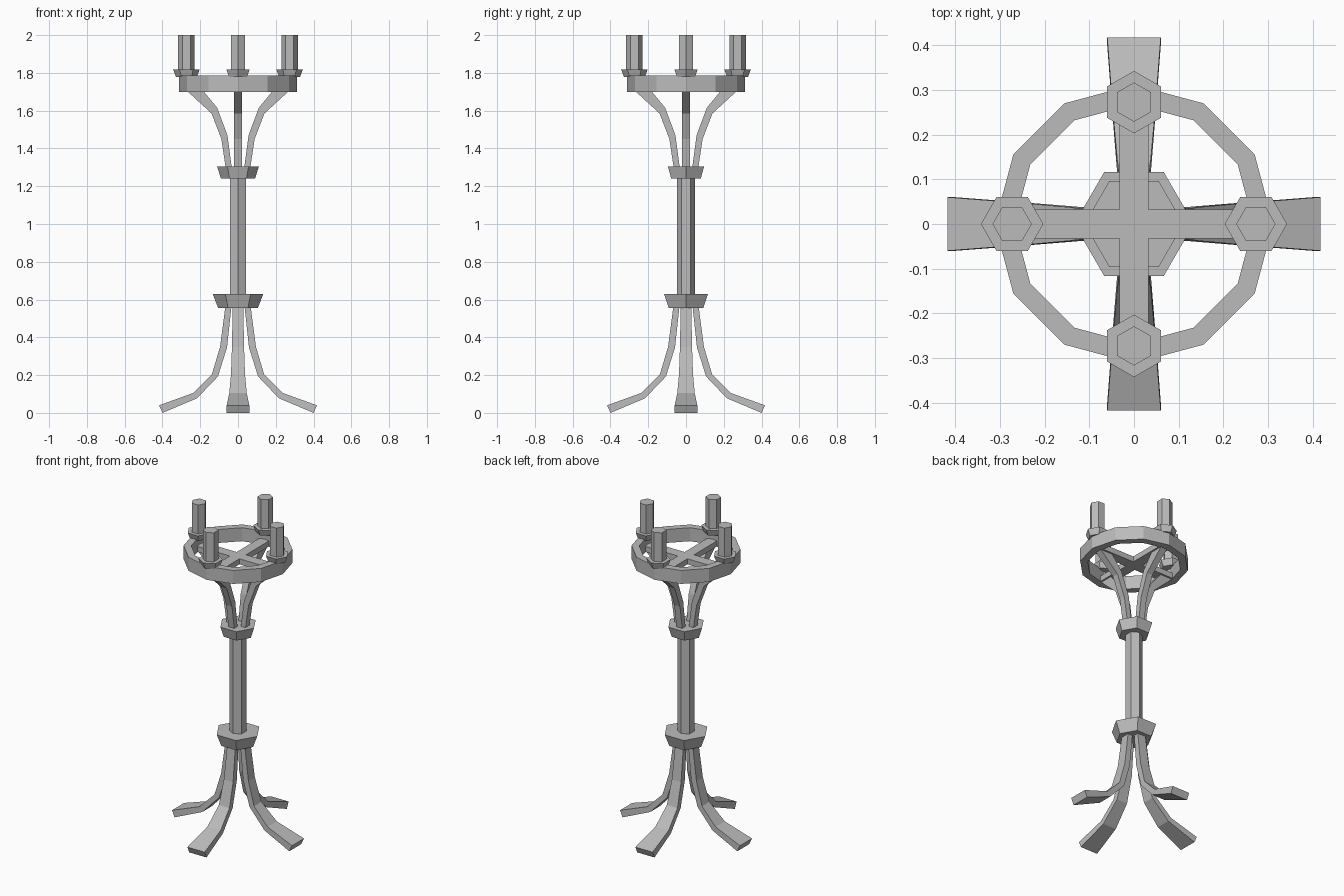
import bpy, bmesh, math
from mathutils import Matrix

cube = bpy.data.objects.get("Cube")
if cube:
    bpy.data.objects.remove(cube, do_unlink=True)

iron = bpy.data.materials.new("grey iron")
iron.use_nodes = True
iron.diffuse_color = (0.5, 0.5, 0.5, 1)
iron.node_tree.nodes["Principled BSDF"].inputs["Base Color"].default_value = (0.5, 0.5, 0.5, 1)


def finish(name, bm):
    bmesh.ops.recalc_face_normals(bm, faces=bm.faces)
    mesh = bpy.data.meshes.new(name)
    bm.to_mesh(mesh)
    bm.free()
    mesh.materials.append(iron)
    obj = bpy.data.objects.new(name, mesh)
    bpy.context.collection.objects.link(obj)
    return obj


def hexagon(name, r_low, r_high, z_low, z_high, x=0.0, turn=0.0):
    """Six-sided tapered prism, placed at x and then turned about z."""
    bm = bmesh.new()
    bmesh.ops.create_cone(bm, cap_ends=True, segments=6, radius1=r_low,
                          radius2=r_high, depth=z_high - z_low)
    # put corners on the x axis
    corner = max(bm.verts, key=lambda v: v.co.x).co
    spin = Matrix.Rotation(-math.atan2(corner.y, corner.x), 4, 'Z')
    move = Matrix.Translation((x, 0, (z_low + z_high) / 2))
    bm.transform(Matrix.Rotation(turn, 4, 'Z') @ move @ spin)
    return finish(name, bm)


def strap(name, sections, turn):
    """Bent flat bar; each section is (outer r, z, inner r, z, half width)."""
    bm = bmesh.new()
    loops = []
    for ro, zo, ri, zi, w in sections:
        loops.append([bm.verts.new(c) for c in
                      ((ro, -w, zo), (ro, w, zo), (ri, w, zi), (ri, -w, zi))])
    for a, b in zip(loops, loops[1:]):
        for i in range(4):
            j = (i + 1) % 4
            bm.faces.new((a[i], a[j], b[j], b[i]))
    bm.faces.new(loops[0])
    bm.faces.new(loops[-1])
    bm.transform(Matrix.Rotation(turn, 4, 'Z'))
    return finish(name, bm)


def ring(name, r_in, r_out, z_low, z_high, sides):
    bm = bmesh.new()
    profile = [(r_in, z_low), (r_out, z_low), (r_out, z_high), (r_in, z_high)]
    loops = []
    for k in range(sides):
        a = math.tau * k / sides
        loops.append([bm.verts.new((r * math.cos(a), r * math.sin(a), z)) for r, z in profile])
    for k in range(sides):
        a, b = loops[k], loops[(k + 1) % sides]
        for i in range(4):
            j = (i + 1) % 4
            bm.faces.new((a[i], a[j], b[j], b[i]))
    return finish(name, bm)


# central stem and its two collars
hexagon("stem", 0.048, 0.048, 0.58, 1.28, turn=math.pi / 6)
hexagon("lower_collar", 0.105, 0.134, 0.555, 0.63)
hexagon("upper_collar", 0.09, 0.111, 1.24, 1.305)

# candle ring
ring("candle_ring", 0.268, 0.312, 1.70, 1.785, 12)

LEG = [(0.418, 0.04, 0.4, 0.0, 0.06), (0.238, 0.105, 0.217, 0.077, 0.046),
       (0.138, 0.205, 0.106, 0.193, 0.037), (0.095, 0.35, 0.058, 0.347, 0.032),
       (0.066, 0.57, 0.034, 0.57, 0.028)]
ARM = [(0.064, 1.29, 0.032, 1.29, 0.02), (0.088, 1.45, 0.056, 1.47, 0.02),
       (0.14, 1.585, 0.11, 1.615, 0.02), (0.265, 1.70, 0.18, 1.70, 0.022)]
BAR = [(0.0, 1.735, 0.0, 1.70, 0.033), (0.28, 1.735, 0.28, 1.70, 0.033)]

# four-fold parts: legs, arms, cross bars, cups and candles
for k, side in enumerate(("left", "back", "right", "front")):
    turn = k * math.pi / 2
    strap(side + "_leg", LEG, turn)
    strap(side + "_arm", ARM, turn)
    strap(side + "_cross_bar", BAR, turn)
    hexagon(side + "_cup", 0.055, 0.07, 1.778, 1.817, 0.273, turn)
    hexagon(side + "_candle", 0.044, 0.044, 1.80, 2.0, 0.273, turn)
